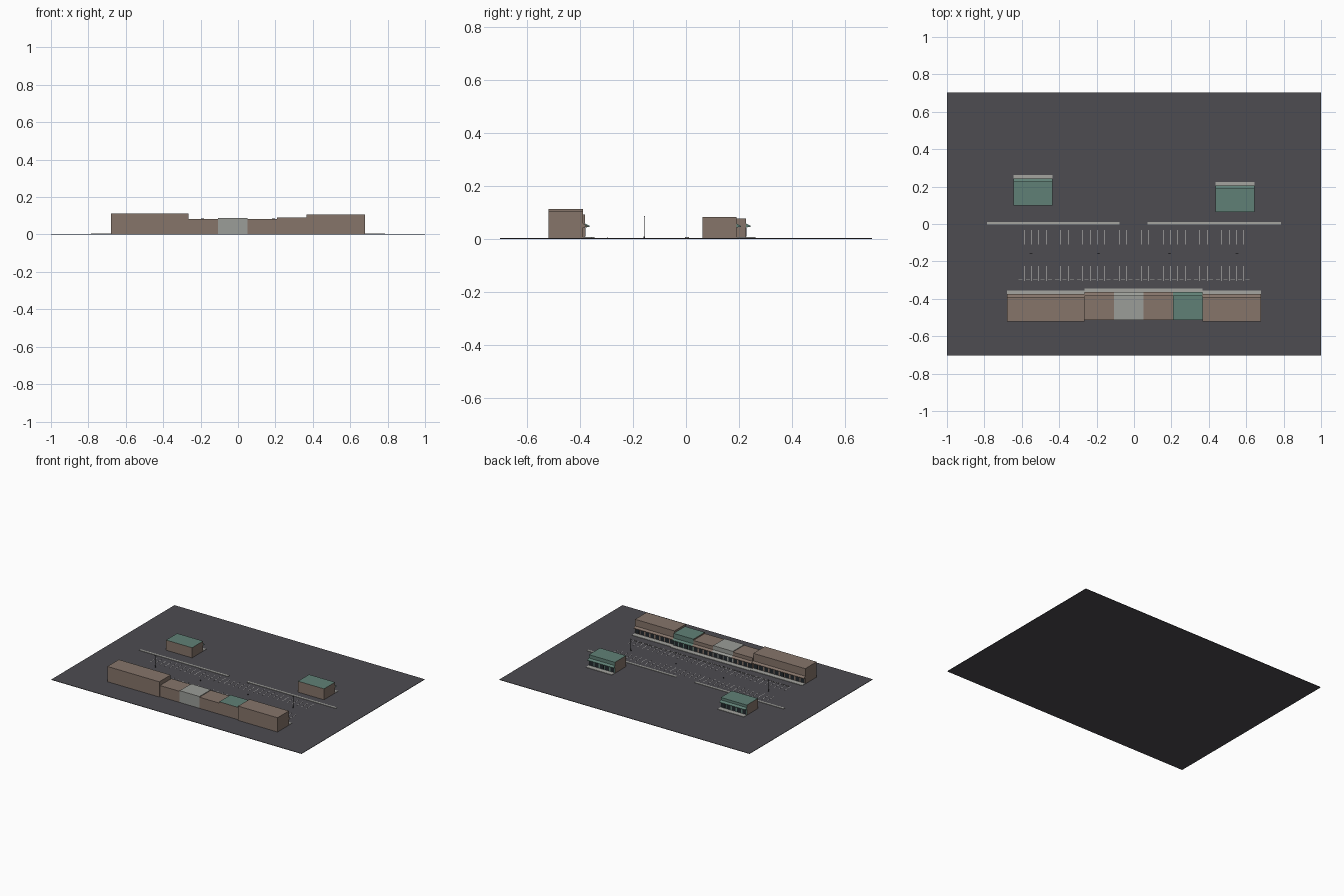
import bpy
import bmesh

cube = bpy.data.objects.get("Cube")
if cube:
    bpy.data.objects.remove(cube, do_unlink=True)


def material(name, r, g, b):
    """Flat colour from display values, stored as linear."""
    def lin(c):
        c /= 255
        return c / 12.92 if c <= 0.04045 else ((c + 0.055) / 1.055) ** 2.4
    colour = (lin(r), lin(g), lin(b), 1)
    m = bpy.data.materials.new(name)
    m.use_nodes = True
    m.diffuse_color = colour
    m.node_tree.nodes["Principled BSDF"].inputs["Base Color"].default_value = colour
    return m


ASPHALT = material("asphalt", 77, 76, 81)
BROWN = material("brown_wall", 134, 117, 106)
GREEN = material("green_cladding", 96, 128, 118)
PALE = material("pale_cladding", 155, 157, 152)
CONCRETE = material("concrete", 165, 165, 160)
PAINT = material("white_paint", 215, 215, 210)
GLASS = material("dark_glass", 35, 40, 46)
METAL = material("dark_metal", 50, 50, 54)


def add_box(bm, x, y, z):
    """Add a box spanning the given (low, high) ranges."""
    verts = bmesh.ops.create_cube(bm, size=1)["verts"]
    for v in verts:
        v.co = [r[0] if c < 0 else r[1] for c, r in zip(v.co, (x, y, z))]


def finish(bm, name, *mats):
    bmesh.ops.recalc_face_normals(bm, faces=bm.faces)
    mesh = bpy.data.meshes.new(name)
    bm.to_mesh(mesh)
    bm.free()
    for m in mats:
        mesh.materials.append(m)
    obj = bpy.data.objects.new(name, mesh)
    bpy.context.collection.objects.link(obj)
    return obj


def boxes(name, mat, ranges):
    bm = bmesh.new()
    for r in ranges:
        add_box(bm, *r)
    return finish(bm, name, mat)


BASE = 0.003   # top of the asphalt
WALK = 0.006   # top of the pavements


def shop(name, x0, x1, y0, y1, height, clad, wall=BROWN):
    # Shell: plain walls, cladding on the roof and the shop front
    bm = bmesh.new()
    add_box(bm, (x0, x1), (y0, y1), (BASE, height))
    bm.normal_update()
    for f in bm.faces:
        f.material_index = int(f.normal.z > 0.5 or f.normal.y > 0.5)
    finish(bm, name + "_shell", wall, clad)

    # Sloping awning extruded along the front
    bm = bmesh.new()
    profile = ((0, 0.058), (0.017, 0.049), (0.017, 0.045), (0, 0.043))
    face = bm.faces.new([bm.verts.new((x0, y1 + y, z)) for y, z in profile])
    ext = bmesh.ops.extrude_face_region(bm, geom=[face])["geom"]
    bmesh.ops.translate(bm, vec=(x1 - x0, 0, 0),
                        verts=[v for v in ext if isinstance(v, bmesh.types.BMVert)])
    finish(bm, name + "_awning", clad)

    # Shop windows between pillars
    count = max(1, round((x1 - x0) / 0.04))
    pitch = (x1 - x0) / count
    boxes(name + "_windows", GLASS,
          [((x0 + (i + 0.14) * pitch, x0 + (i + 0.86) * pitch),
            (y1 - 0.002, y1 + 0.001), (0.008, 0.041)) for i in range(count)])

    # Pavement along the front
    boxes(name + "_pavement", CONCRETE,
          [((x0, x1), (y1, y1 + 0.035), (BASE, WALK))])


# Ground slab
boxes("ground", ASPHALT, [((-1, 1), (-0.703, 0.703), (0, BASE))])

# Main row of shops
shop("large_shop", -0.68, -0.265, -0.52, -0.39, 0.113, BROWN)
shop("corner_shop", 0.365, 0.68, -0.52, -0.39, 0.106, BROWN)
row = [("brown_shop_a", BROWN, BROWN, 0.083), ("pale_shop", PALE, PALE, 0.088),
       ("brown_shop_b", BROWN, BROWN, 0.083), ("green_shop", GREEN, BROWN, 0.092)]
for i, (name, clad, wall, height) in enumerate(row):
    left = -0.265 + i * 0.1575
    shop(name, left, left + 0.1575, -0.512, -0.381, height, clad, wall)

# Free-standing kiosks
shop("kiosk_a", -0.645, -0.437, 0.1, 0.227, 0.076, GREEN)
shop("kiosk_b", 0.435, 0.643, 0.063, 0.19, 0.082, GREEN)

# Kerb islands
boxes("kerb_islands", CONCRETE,
      [((a, b), (-0.004, 0.011), (BASE, WALK))
       for a, b in ((-0.787, -0.077), (0.073, 0.785))])

# Parking bay lines and wheel stops
BAY = 0.0391
lines = []
for y in ((-0.11, -0.033), (-0.304, -0.225)):
    for k in range(-16, 17):
        lines.append(((k * BAY - 0.001, k * BAY + 0.001), y, (BASE, BASE + 0.0006)))
boxes("bay_lines", PAINT, lines)
boxes("wheel_stops", CONCRETE,
      [(((k + 0.5) * BAY - 0.011, (k + 0.5) * BAY + 0.011), (-0.297, -0.294),
        (BASE, WALK)) for k in range(-16, 16)])

# Lamp posts with double heads
for i, x in enumerate((-0.55, -0.19, 0.19, 0.55)):
    bm = bmesh.new()
    add_box(bm, (x - 0.001, x + 0.001), (-0.158, -0.156), (BASE, 0.086))
    add_box(bm, (x - 0.008, x + 0.008), (-0.1585, -0.1555), (0.085, 0.087))
    add_box(bm, (x - 0.003, x + 0.003), (-0.16, -0.154), (BASE, 0.008))
    finish(bm, f"lamp_post_{i + 1}", METAL)
